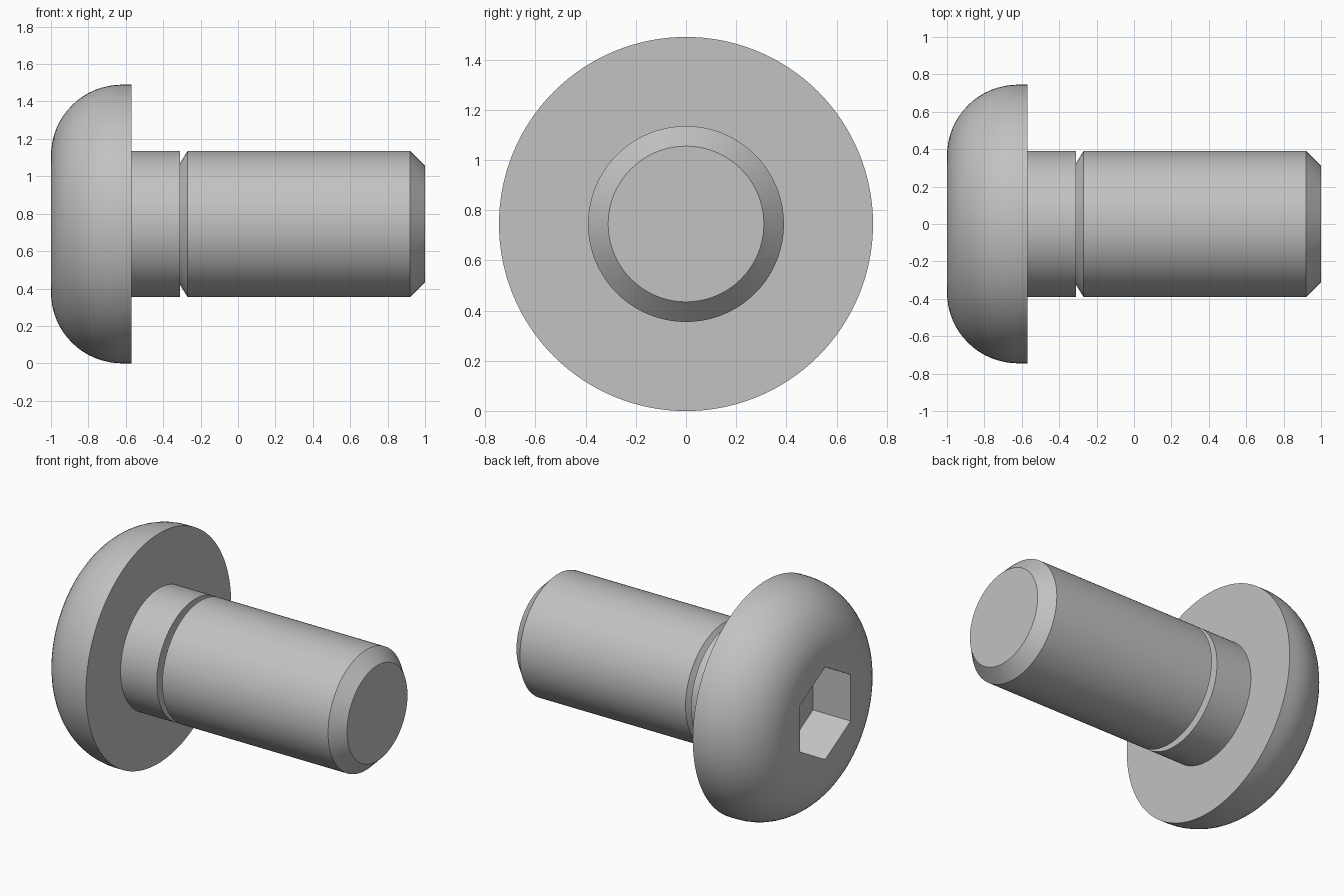
import bpy, bmesh
from math import sin, cos, pi, radians
from mathutils import Matrix, Vector

cube = bpy.data.objects.get("Cube")
if cube:
    bpy.data.objects.remove(cube, do_unlink=True)

HEAD_R, SHANK_R = 0.745, 0.39
AXIS = Vector((0, 0, HEAD_R))
SOCKET_R, SOCKET_DEPTH = 0.30, 0.27

steel = bpy.data.materials.new("grey steel")
steel.use_nodes = True
colour = (0.54, 0.54, 0.54, 1)
steel.diffuse_color = colour
steel.node_tree.nodes["Principled BSDF"].inputs["Base Color"].default_value = colour


def make_object(name, bm):
    bmesh.ops.recalc_face_normals(bm, faces=bm.faces)
    mesh = bpy.data.meshes.new(name)
    bm.to_mesh(mesh)
    bm.free()
    mesh.materials.append(steel)
    obj = bpy.data.objects.new(name, mesh)
    bpy.context.collection.objects.link(obj)
    return obj


def lathe(name, profile, segments=128):
    """Turn (x, radius) points around the bolt axis and cap both ends."""
    bm = bmesh.new()
    rings = []
    for x, r in profile:
        angles = [2 * pi * i / segments for i in range(segments)]
        rings.append([bm.verts.new(AXIS + Vector((x, r * cos(a), r * sin(a)))) for a in angles])
    for a, b in zip(rings, rings[1:]):
        for i in range(segments):
            j = (i + 1) % segments
            bm.faces.new((a[i], a[j], b[j], b[i]))
    bm.faces.new(rings[0])
    bm.faces.new(rings[-1])
    return make_object(name, bm)


# Bolt profile: domed head, neck, relief groove, shank with chamfered tip
bend = 0.38
dome = [(-1 + bend * (1 - cos(t)), HEAD_R - bend * (1 - sin(t)))
        for t in (pi / 2 * i / 16 for i in range(17))]
shank = [(-0.57, HEAD_R), (-0.57, SHANK_R), (-0.31, SHANK_R), (-0.31, 0.325),
         (-0.27, SHANK_R), (0.92, SHANK_R), (1, 0.31)]
bolt = lathe("button_head_bolt", dome + shank)

# Hex socket, with corners at top and bottom
bm = bmesh.new()
place = (Matrix.Translation(AXIS + Vector((-1, 0, 0)))
         @ Matrix.Rotation(radians(90), 4, 'Y') @ Matrix.Rotation(radians(0), 4, 'Z'))
bmesh.ops.create_cone(bm, cap_ends=True, segments=6, radius1=SOCKET_R,
                      radius2=SOCKET_R, depth=2 * SOCKET_DEPTH, matrix=Matrix())
# Turn the hexagon so one corner lies on the local x axis, which becomes vertical
corner = bm.verts[:][0].co
turn = Matrix.Rotation(-Vector((1, 0)).angle_signed(corner.xy) * -1, 4, 'Z')
bmesh.ops.transform(bm, matrix=place @ turn, verts=bm.verts)
cutter = make_object("socket_cutter", bm)
cutter.hide_render = True

cut = bolt.modifiers.new("hex socket", 'BOOLEAN')
cut.operation = 'DIFFERENCE'
cut.solver = 'EXACT'
cut.object = cutter
bpy.ops.object.select_all(action='DESELECT')
bpy.context.view_layer.objects.active = bolt
bolt.select_set(True)
bpy.ops.object.modifier_apply(modifier=cut.name)
bpy.data.objects.remove(cutter, do_unlink=True)

bpy.ops.object.shade_smooth_by_angle(angle=radians(25))
